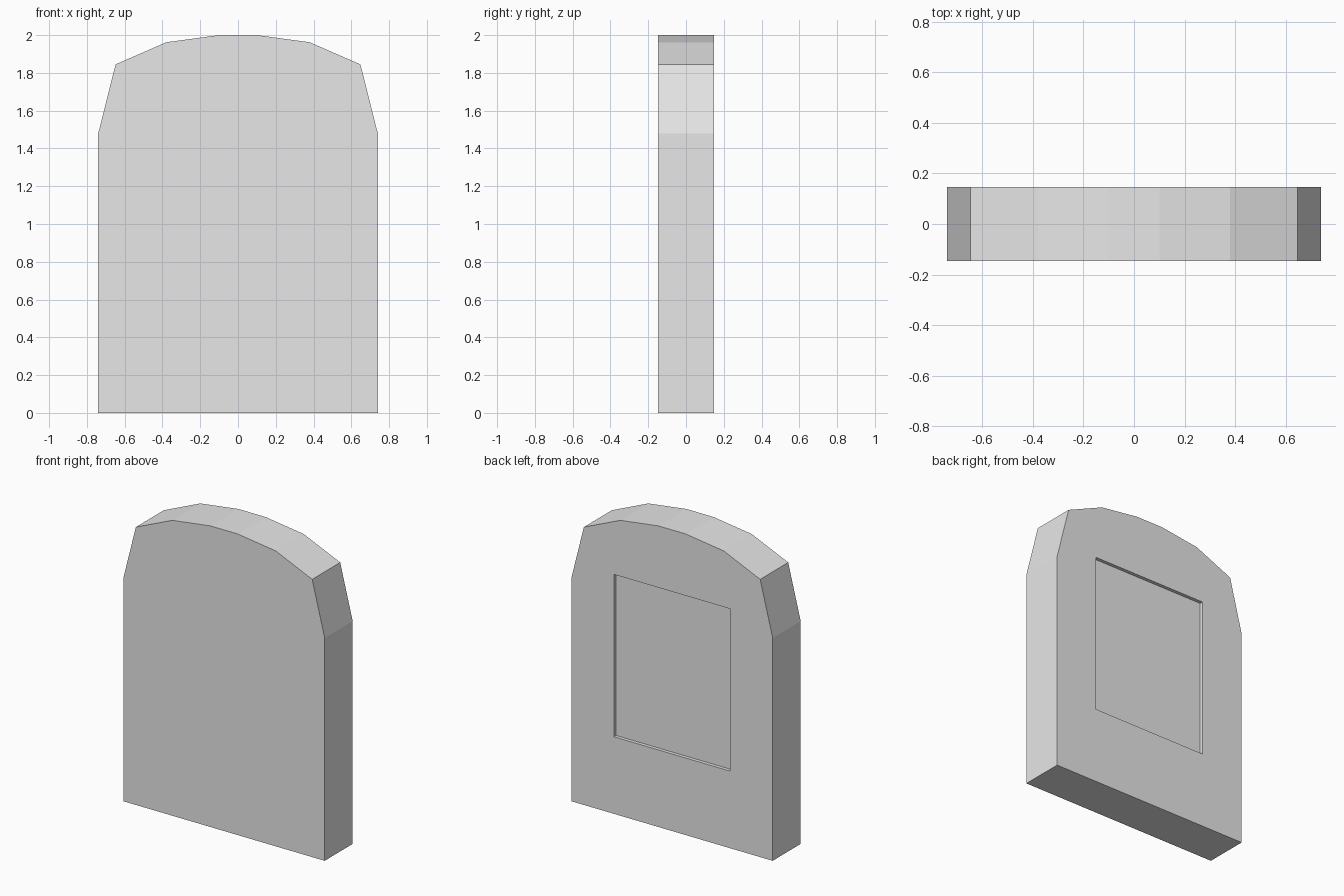
import bpy
import bmesh
from mathutils import Vector

cube = bpy.data.objects.get("Cube")
if cube:
    bpy.data.objects.remove(cube, do_unlink=True)

HALF_DEPTH = 0.147
RECESS = 0.023

# Plain grey stone
stone = bpy.data.materials.new("grey_stone")
stone.use_nodes = True
grey = (0.8, 0.8, 0.8, 1.0)
stone.diffuse_color = grey
stone.node_tree.nodes["Principled BSDF"].inputs["Base Color"].default_value = grey

# Half outline of the arched slab, mirrored to the other side
right_side = [(0.74, 0), (0.74, 1.48), (0.648, 1.845), (0.38, 1.962), (0.1, 2.0)]
outline = right_side + [(-x, z) for x, z in reversed(right_side)]
panel = [(0.427, 0.512), (0.427, 1.59), (-0.427, 1.59), (-0.427, 0.512)]

bm = bmesh.new()


def ring(points, y):
    return [bm.verts.new(Vector((x, y, z))) for x, z in points]


def bridge(a, b):
    for i in range(len(a)):
        j = (i + 1) % len(a)
        bm.faces.new((a[i], a[j], b[j], b[i]))


# Slab front and rim
front = ring(outline, -HALF_DEPTH)
back = ring(outline, HALF_DEPTH)
bm.faces.new(front)
bridge(front, back)

# Back face around the shallow rectangular recess
lip = ring(panel, HALF_DEPTH)
floor = ring(panel, HALF_DEPTH - RECESS)
bridge(lip, floor)
bm.faces.new(floor)
half = len(right_side)
bm.faces.new(back[:half] + [lip[1], lip[0]])
bm.faces.new(back[half:] + [lip[3], lip[2]])
bm.faces.new((back[half - 1], back[half], lip[2], lip[1]))
bm.faces.new((back[-1], back[0], lip[0], lip[3]))
bmesh.ops.recalc_face_normals(bm, faces=bm.faces[:])

mesh = bpy.data.meshes.new("headstone_slab")
bm.to_mesh(mesh)
bm.free()
mesh.materials.append(stone)
slab = bpy.data.objects.new("headstone_slab", mesh)
bpy.context.collection.objects.link(slab)
